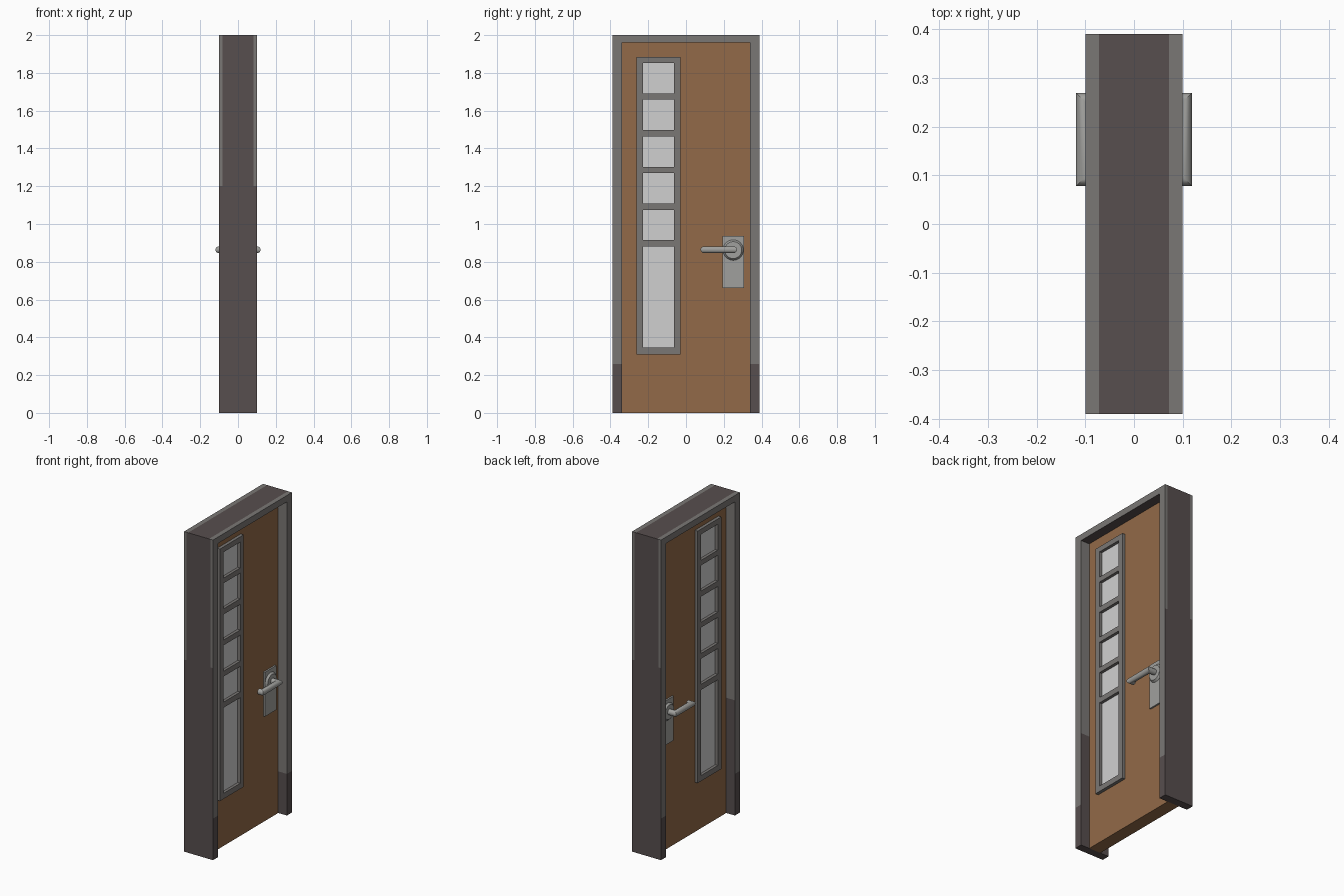
import bpy, bmesh, math
from mathutils import Vector

if "Cube" in bpy.data.objects:
    bpy.data.objects.remove(bpy.data.objects["Cube"])


def mat(name, r, g, b):
    """Flat material from display (sRGB 0-255) values."""
    lin = [((c / 255 + 0.055) / 1.055) ** 2.4 for c in (r, g, b)]
    m = bpy.data.materials.new(name)
    m.diffuse_color = (*lin, 1)
    m.use_nodes = True
    m.node_tree.nodes["Principled BSDF"].inputs["Base Color"].default_value = m.diffuse_color
    return m


BROWN = mat("dark frame brown", 87, 78, 78)
GREY = mat("trim grey", 122, 119, 117)
WOOD = mat("door wood", 146, 106, 72)
GLASS = mat("pale glass", 208, 208, 208)
METAL = mat("handle metal", 160, 160, 157)


def add_box(bm, lo, hi):
    vs = bmesh.ops.create_cube(bm, size=1)["verts"]
    for v in vs:
        v.co = Vector([(a + b) / 2 + c * (b - a) for a, b, c in zip(lo, hi, v.co)])


def finish(name, bm, mats, smooth=False, mirror=False):
    bmesh.ops.recalc_face_normals(bm, faces=bm.faces)
    me = bpy.data.meshes.new(name)
    bm.to_mesh(me)
    bm.free()
    ob = bpy.data.objects.new(name, me)
    bpy.context.collection.objects.link(ob)
    for m in mats:
        me.materials.append(m)
    if smooth:
        bpy.ops.object.select_all(action='DESELECT')
        ob.select_set(True)
        bpy.context.view_layer.objects.active = ob
        bpy.ops.object.shade_smooth_by_angle(angle=math.radians(35))
    if mirror:
        ob.modifiers.new("Mirror", 'MIRROR')
    return ob


def boxes(name, m, spans, mirror=False):
    bm = bmesh.new()
    for lo, hi in spans:
        add_box(bm, lo, hi)
    return finish(name, bm, [m], mirror=mirror)


# Surrounding frame: U-shaped outline pushed through the wall depth
bm = bmesh.new()
outline = [(-.39, 0), (-.39, 2), (.39, 2), (.39, 0),
           (.34, 0), (.34, 1.96), (-.34, 1.96), (-.34, 0)]
face = bm.faces.new([bm.verts.new((-.1, y, z)) for y, z in outline])
ext = bmesh.ops.extrude_face_region(bm, geom=[face])["geom"]
bmesh.ops.translate(bm, verts=[g for g in ext if isinstance(g, bmesh.types.BMVert)],
                    vec=(.2, 0, 0))
for axis, cuts in ((0, (-.082, -.072, .072, .082)), (2, (.26, .72, 1.2))):
    for c in cuts:
        co, no = Vector((0, 0, 0)), Vector((0, 0, 0))
        co[axis], no[axis] = c, 1
        bmesh.ops.bisect_plane(bm, geom=bm.verts[:] + bm.edges[:] + bm.faces[:],
                               plane_co=co, plane_no=no)
bmesh.ops.recalc_face_normals(bm, faces=bm.faces)
# Grey casing over a brown core, brown at the foot
for f in bm.faces:
    c, n = f.calc_center_median(), f.normal
    if abs(n.x) > .5:
        grey = c.z > .26
    elif n.z > .5:
        grey = abs(c.x) > .072
    elif n.z < -.5:
        grey = False
    elif abs(c.y) > .36:
        grey = abs(c.x) > .082 and c.z > 1.2
    else:
        grey = c.z > (.72 if c.y < 0 else .26)
    f.material_index = 1 if grey else 0
finish("door_frame", bm, [BROWN, GREY])

# Door leaf
boxes("door_leaf", WOOD, [((-.04, -.34, 0), (.04, .34, 1.96))])

# Glass panes: one tall pane below five small ones
panes = [(.345, .88), (.915, 1.075), (1.108, 1.27), (1.303, 1.463),
         (1.498, 1.658), (1.69, 1.852)]
boxes("window_glass", GLASS, [((-.042, -.228, a), (.042, -.063, b)) for a, b in panes])

# Window surround: two stiles and the rails between the panes
D = .06
edges = [.31] + [z for p in panes for z in p] + [1.885]
bars = [((-D, -.263, .31), (D, -.228, 1.885)), ((-D, -.063, .31), (D, -.03, 1.885))]
bars += [((-D, -.228, edges[i]), (D, -.063, edges[i + 1])) for i in range(0, len(edges), 2)]
boxes("window_surround", GREY, bars)

# Handle back plates
boxes("handle_plate", METAL, [((.038, .193, .66), (.05, .307, .937))], mirror=True)

# Round rosettes
bm = bmesh.new()
bmesh.ops.create_cone(bm, cap_ends=True, segments=24, radius1=.056, radius2=.045, depth=.014)
for v in bm.verts:
    v.co = Vector((v.co.z + .055, v.co.x + .25, v.co.y + .862))
finish("handle_rosette", bm, [METAL], smooth=True, mirror=True)

# Lever handles: round bar with mitred corners
bm = bmesh.new()
R, N = .018, 12
path = [((.045, .252), (0, 1)), ((.102, .252), (1, 1)),
        ((.102, .095), (1, -1)), ((.08, .095), (0, -1))]
rings = []
for (px, py), (mx, my) in path:
    rings.append([bm.verts.new((px + mx * R * math.cos(t), py + my * R * math.cos(t),
                                .864 + R * math.sin(t)))
                  for t in (2 * math.pi * (i + .5) / N for i in range(N))])
for a, b in zip(rings, rings[1:]):
    for i in range(N):
        j = (i + 1) % N
        bm.faces.new((a[i], a[j], b[j], b[i]))
bm.faces.new(rings[0])
bm.faces.new(rings[-1])
finish("lever_handle", bm, [METAL], smooth=True, mirror=True)
